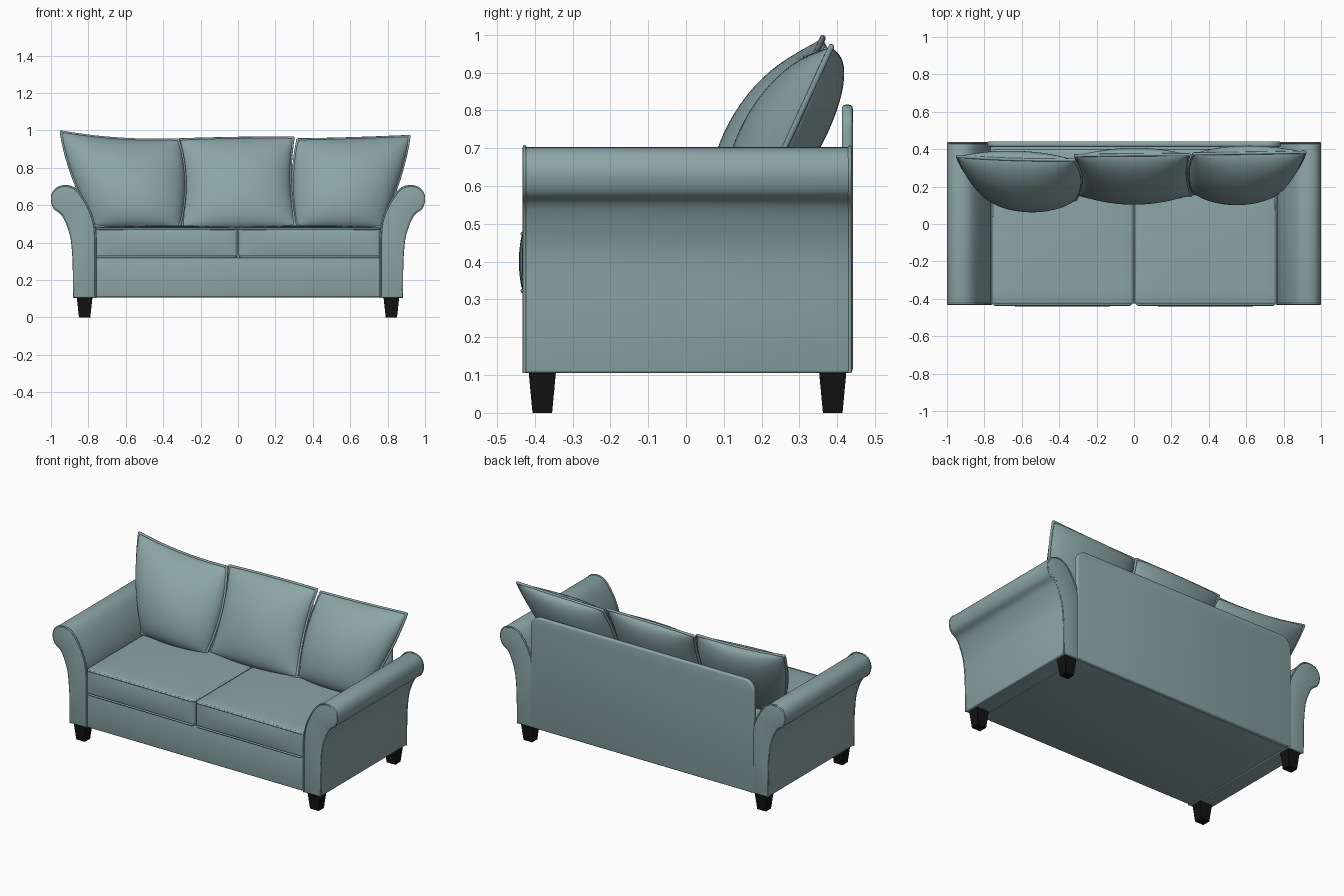
import bpy, bmesh, math
from mathutils import Vector

cube = bpy.data.objects.get("Cube")
if cube:
    bpy.data.objects.remove(cube, do_unlink=True)


def material(name, color):
    m = bpy.data.materials.new(name)
    m.use_nodes = True
    m.diffuse_color = (*color, 1)
    node = next(n for n in m.node_tree.nodes if n.type == 'BSDF_PRINCIPLED')
    node.inputs["Base Color"].default_value = (*color, 1)
    return m


FABRIC = material("teal_grey_fabric", (0.26, 0.375, 0.38))
WOOD = material("black_wood", (0.006, 0.006, 0.006))


def finish(name, bm, mat, bevel=0, segments=3, smooth=True):
    bmesh.ops.recalc_face_normals(bm, faces=bm.faces[:])
    mesh = bpy.data.meshes.new(name)
    bm.to_mesh(mesh)
    bm.free()
    ob = bpy.data.objects.new(name, mesh)
    bpy.context.collection.objects.link(ob)
    mesh.materials.append(mat)
    bpy.ops.object.select_all(action='DESELECT')
    ob.select_set(True)
    bpy.context.view_layer.objects.active = ob
    if bevel:
        mod = ob.modifiers.new("soft_edges", 'BEVEL')
        mod.width, mod.segments, mod.limit_method = bevel, segments, 'ANGLE'
        mod.angle_limit = math.radians(40)
        bpy.ops.object.modifier_apply(modifier=mod.name)
    if smooth:
        bpy.ops.object.shade_smooth_by_angle(angle=math.radians(40))
    return ob


def spline(points, closed=True, steps=5):
    """Catmull-Rom curve through the points."""
    pts = [Vector(p) for p in points]
    n, out = len(pts), []
    for i in range(n if closed else n - 1):
        a, b, c, d = (pts[(i + k) % n] if closed else pts[min(max(i + k, 0), n - 1)]
                      for k in (-1, 0, 1, 2))
        for s in range(steps):
            t = s / steps
            out.append(0.5 * (2 * b + (c - a) * t + (2 * a - 5 * b + 4 * c - d) * t * t
                              + (3 * b - a - 3 * c + d) * t ** 3))
    return out if closed else out + [pts[-1]]


def prism(name, profile, y0, y1, bevel):
    """Extrude an (x, z) outline along y."""
    bm = bmesh.new()
    f = bm.faces.new([bm.verts.new((x, y0, z)) for x, z in profile])
    ext = bmesh.ops.extrude_face_region(bm, geom=[f])["geom"]
    bmesh.ops.translate(bm, vec=(0, y1 - y0, 0),
                        verts=[v for v in ext if isinstance(v, bmesh.types.BMVert)])
    return finish(name, bm, FABRIC, bevel)


def box(name, lo, hi, mat, bevel=0, taper=1, crown=0, cuts=0):
    bm = bmesh.new()
    bmesh.ops.create_cube(bm, size=2)
    if cuts:
        bmesh.ops.subdivide_edges(bm, edges=bm.edges[:], cuts=cuts, use_grid_fill=True)
    for v in bm.verts:
        u = v.co.copy()
        k = taper if u.z < 0 else 1
        for i in range(3):
            v.co[i] = (lo[i] + hi[i]) / 2 + u[i] * (k if i < 2 else 1) * (hi[i] - lo[i]) / 2
        # stuffed top and front
        if u.z > 0.99:
            v.co.z += crown * (1 - u.x ** 2) * (1 - u.y ** 2)
        if u.y < -0.99:
            v.co.y -= crown * (1 - u.x ** 4) * (1 - u.z ** 2)
    return finish(name, bm, mat, bevel, smooth=mat is FABRIC)


def piping(name, points, radius=0.006, closed=True):
    """Thin fabric welt along a path."""
    cu = bpy.data.curves.new(name, 'CURVE')
    cu.dimensions, cu.bevel_depth, cu.bevel_resolution = '3D', radius, 2
    sp = cu.splines.new('POLY')
    sp.points.add(len(points) - 1)
    for p, co in zip(sp.points, points):
        p.co = (*co, 1)
    sp.use_cyclic_u = closed
    ob = bpy.data.objects.new(name, cu)
    bpy.context.collection.objects.link(ob)
    cu.materials.append(FABRIC)
    bpy.ops.object.select_all(action='DESELECT')
    ob.select_set(True)
    bpy.context.view_layer.objects.active = ob
    bpy.ops.object.convert(target='MESH')
    bpy.ops.object.shade_smooth_by_angle(angle=math.radians(60))


def pillow(name, corners, mids, y_top, front, back, n=28):
    """Stuffed cushion; corners and edge middles run bottom-left anticlockwise."""
    def outline(u, v):
        p = Vector((0, 0))
        for (a, b), c in zip(((-1, -1), (1, -1), (1, 1), (-1, 1)), corners):
            p += Vector(c) * (1 + a * u) * (1 + b * v) * (a * u + b * v - 1) / 4
        for (a, b), c in zip(((0, -1), (1, 0), (0, 1), (-1, 0)), mids):
            w = (1 - u * u) * (1 + b * v) / 2 if a == 0 else (1 - v * v) * (1 + a * u) / 2
            p += Vector(c) * w
        return p

    def point(u, v, side):
        x, z = outline(u, v)
        y = y_top - 0.46 * (0.97 - z)
        puff = ((1 - u * u) * (1 - v * v)) ** 0.55
        return Vector((x, y + side * puff, z + abs(side) * 0.1 * puff))

    grid = [math.sin(math.pi / 2 * (2 * i / n - 1)) for i in range(n + 1)]
    bm = bmesh.new()
    for side in (-front, back):
        vs = [[bm.verts.new(point(u, v, side)) for u in grid] for v in grid]
        for j in range(n):
            for i in range(n):
                bm.faces.new((vs[j][i], vs[j][i + 1], vs[j + 1][i + 1], vs[j + 1][i]))
    bmesh.ops.remove_doubles(bm, verts=bm.verts[:], dist=0.0002)
    finish(name, bm, FABRIC)
    rim = ([(u, -1) for u in grid[:-1]] + [(1, v) for v in grid[:-1]]
           + [(-u, 1) for u in grid[:-1]] + [(-1, -v) for v in grid[:-1]])
    piping(name + "_piping", [point(u, v, 0) for u, v in rim], 0.008)


# Rolled arms with a welt round the front and back faces
roll = spline([(0.765, 0.42), (0.775, 0.51), (0.81, 0.6), (0.865, 0.68), (0.92, 0.703),
               (0.975, 0.688), (0.999, 0.64), (0.985, 0.585), (0.945, 0.553),
               (0.917, 0.5), (0.893, 0.42), (0.882, 0.3)], closed=False)
arm_outline = [(0.765, 0.105)] + [tuple(p) for p in roll] + [(0.88, 0.105)]
for side, label in ((1, "left"), (-1, "right")):
    shape = [(side * x, z) for x, z in arm_outline]
    prism(label + "_arm", shape, -0.432, 0.438, 0.008)
    for y, end in ((-0.427, "front"), (0.433, "back")):
        piping(f"{label}_arm_{end}_piping",
               [(x - side * 0.003, y, z) for x, z in shape], 0.005, closed=False)

# Frame below the seat and the flat back panel with rounded upper corners
box("seat_base", (-0.77, -0.426, 0.108), (0.77, 0.42, 0.318), FABRIC, 0.006)
R, HALF, TOP = 0.07, 0.785, 0.815
right_corner = [(HALF - R + R * math.sin(a), TOP - R + R * math.cos(a))
                for a in (math.pi / 2 * i / 8 for i in range(9))]
panel = right_corner + [(HALF, 0.106), (-HALF, 0.106)] + [(-x, z) for x, z in right_corner[::-1]]
prism("back_panel", panel, 0.412, 0.441, 0.01)

# Two seat cushions with welts along the upper and lower front edges
for side, label in ((1, "left"), (-1, "right")):
    x0, x1 = sorted((side * 0.003, side * 0.762))
    box(label + "_seat_cushion", (x0, -0.432, 0.318), (x1, 0.4, 0.482), FABRIC, 0.022,
        crown=0.01, cuts=9)
    for z, edge in ((0.474, "upper"), (0.323, "lower")):
        path = [(x0 + 0.006, 0.3, z), (x0 + 0.006, -0.42, z), (x0 + 0.02, -0.432, z),
                (x1 - 0.02, -0.432, z), (x1 - 0.006, -0.42, z), (x1 - 0.006, 0.3, z)]
        piping(f"{label}_seat_{edge}_piping", path, 0.006, closed=False)

# Three loose back pillows
pillow("right_back_pillow",
       [(-0.765, 0.49), (-0.315, 0.48), (-0.32, 0.95), (-0.945, 0.992)],
       [(-0.54, 0.475), (-0.283, 0.72), (-0.64, 0.955), (-0.885, 0.76)], 0.352, 0.14, 0.11)
pillow("middle_back_pillow",
       [(-0.3, 0.485), (0.305, 0.49), (0.295, 0.96), (-0.315, 0.95)],
       [(0, 0.475), (0.28, 0.73), (0, 0.958), (-0.283, 0.73)], 0.375, 0.115, 0.1)
pillow("left_back_pillow",
       [(0.315, 0.49), (0.765, 0.485), (0.915, 0.968), (0.32, 0.95)],
       [(0.54, 0.475), (0.865, 0.75), (0.6, 0.956), (0.295, 0.73)], 0.385, 0.135, 0.1)

# Tapered block legs
for x, xs in ((0.82, "left"), (-0.82, "right")):
    for y, ys in ((-0.38, "front"), (0.388, "back")):
        box(f"{ys}_{xs}_leg", (x - 0.042, y - 0.036, 0), (x + 0.042, y + 0.036, 0.108),
            WOOD, taper=0.72)
